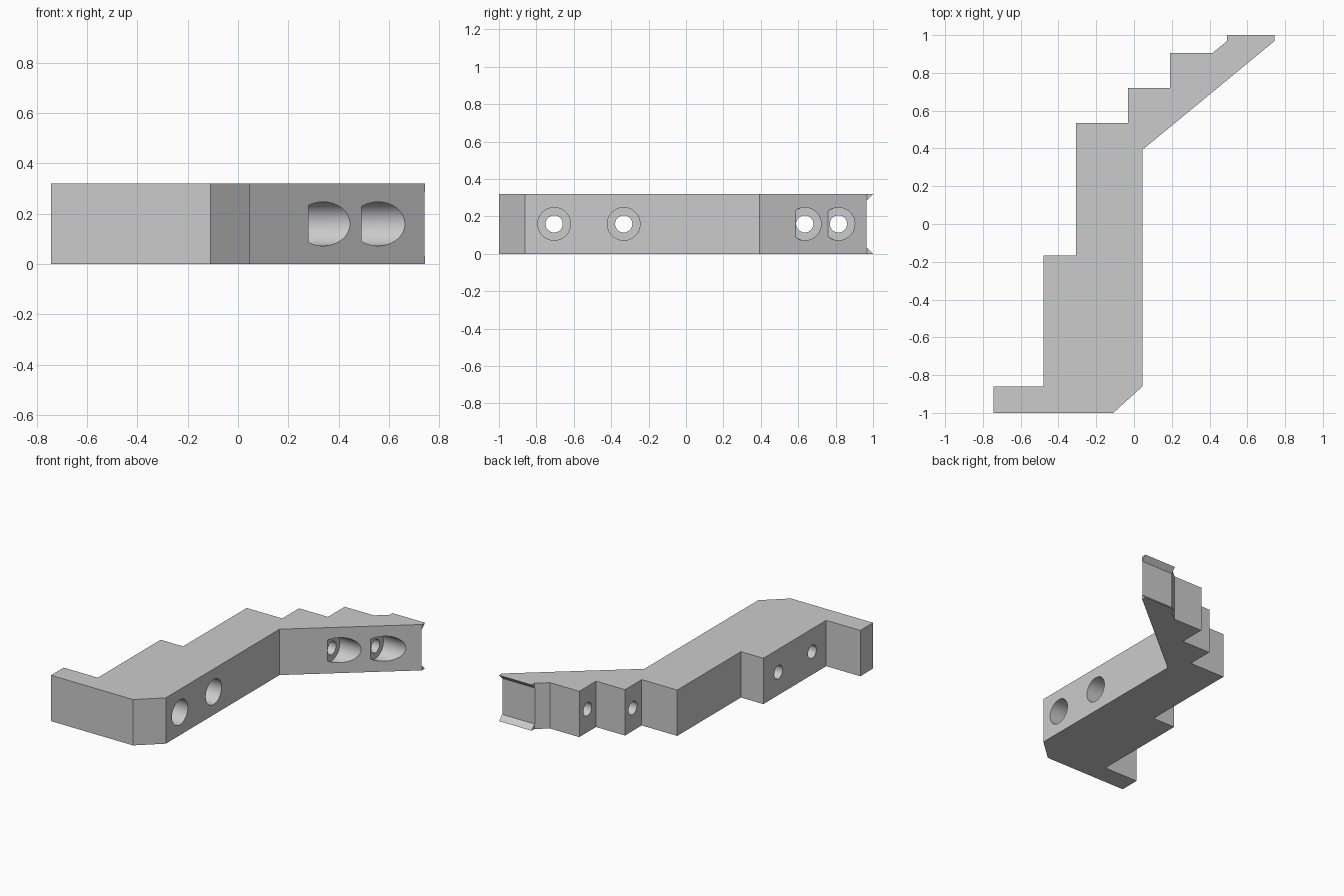
import bpy, bmesh, math

if "Cube" in bpy.data.objects:
    bpy.data.objects.remove(bpy.data.objects["Cube"])

H = 0.32

grey = bpy.data.materials.new("light_grey")
grey.diffuse_color = (0.6, 0.6, 0.6, 1)
grey.use_nodes = True
grey.node_tree.nodes["Principled BSDF"].inputs["Base Color"].default_value = grey.diffuse_color


def make_object(name, bm):
    bmesh.ops.recalc_face_normals(bm, faces=bm.faces[:])
    mesh = bpy.data.meshes.new(name)
    bm.to_mesh(mesh)
    bm.free()
    mesh.materials.append(grey)
    obj = bpy.data.objects.new(name, mesh)
    bpy.context.collection.objects.link(obj)
    return obj


def prism(name, points, offset):
    """Extrude a closed 3D outline by an offset."""
    bm = bmesh.new()
    face = bm.faces.new([bm.verts.new(p) for p in points])
    ext = bmesh.ops.extrude_face_region(bm, geom=[face])
    verts = [g for g in ext["geom"] if isinstance(g, bmesh.types.BMVert)]
    bmesh.ops.translate(bm, verts=verts, vec=offset)
    return make_object(name, bm)


def stepped_pin(name, y, seat_x, n=48):
    """Lathe along x: narrow screw hole, then wide counterbore from seat_x on."""
    bm = bmesh.new()
    rings = []
    for x, r in ((seat_x - 0.6, 0.046), (seat_x, 0.046), (seat_x, 0.0875), (seat_x + 0.6, 0.0875)):
        rings.append([bm.verts.new((x, y + r * math.cos(i * math.tau / n),
                                    H / 2 + r * math.sin(i * math.tau / n))) for i in range(n)])
    for a, b in zip(rings, rings[1:]):
        for i in range(n):
            j = (i + 1) % n
            bm.faces.new((a[i], a[j], b[j], b[i]))
    bm.faces.new(rings[0])
    bm.faces.new(rings[-1])
    return make_object(name, bm)


# Stepped bracket body
outline = [(-0.743, -1), (-0.11, -1), (0.045, -0.86), (0.045, 0.393), (0.743, 0.968),
           (0.743, 1), (0.492, 1), (0.492, 0.968), (0.415, 0.905), (0.19, 0.905),
           (0.19, 0.72), (-0.033, 0.72), (-0.033, 0.535), (-0.307, 0.535),
           (-0.307, -0.167), (-0.48, -0.167), (-0.48, -0.86), (-0.743, -0.86)]
body = prism("bracket_body", [(x, y, 0) for x, y in outline], (0, 0, H))

# Cutters: groove leaving sharp lips at the tip, and four counterbored holes
groove = [(0.966, 0.034), (1.006, -0.006), (1.006, H + 0.006), (0.966, H - 0.034)]
cutters = [prism("tip_groove_cutter", [(0.45, y, z) for y, z in groove], (0.4, 0, 0))]
for i, (y, seat) in enumerate(((-0.705, -0.17), (-0.333, -0.17), (0.635, 0.28), (0.815, 0.49))):
    cutters.append(stepped_pin(f"screw_hole_cutter_{i + 1}", y, seat))

for c in cutters:
    mod = body.modifiers.new(c.name, "BOOLEAN")
    mod.object = c
    mod.operation = "DIFFERENCE"
    mod.solver = "EXACT"

# Apply the cuts, then smooth the hole walls only
bpy.context.view_layer.objects.active = body
body.select_set(True)
for m in list(body.modifiers):
    bpy.ops.object.modifier_apply(modifier=m.name)
for c in cutters:
    bpy.data.objects.remove(c, do_unlink=True)
bpy.ops.object.shade_smooth_by_angle(angle=math.radians(25))
